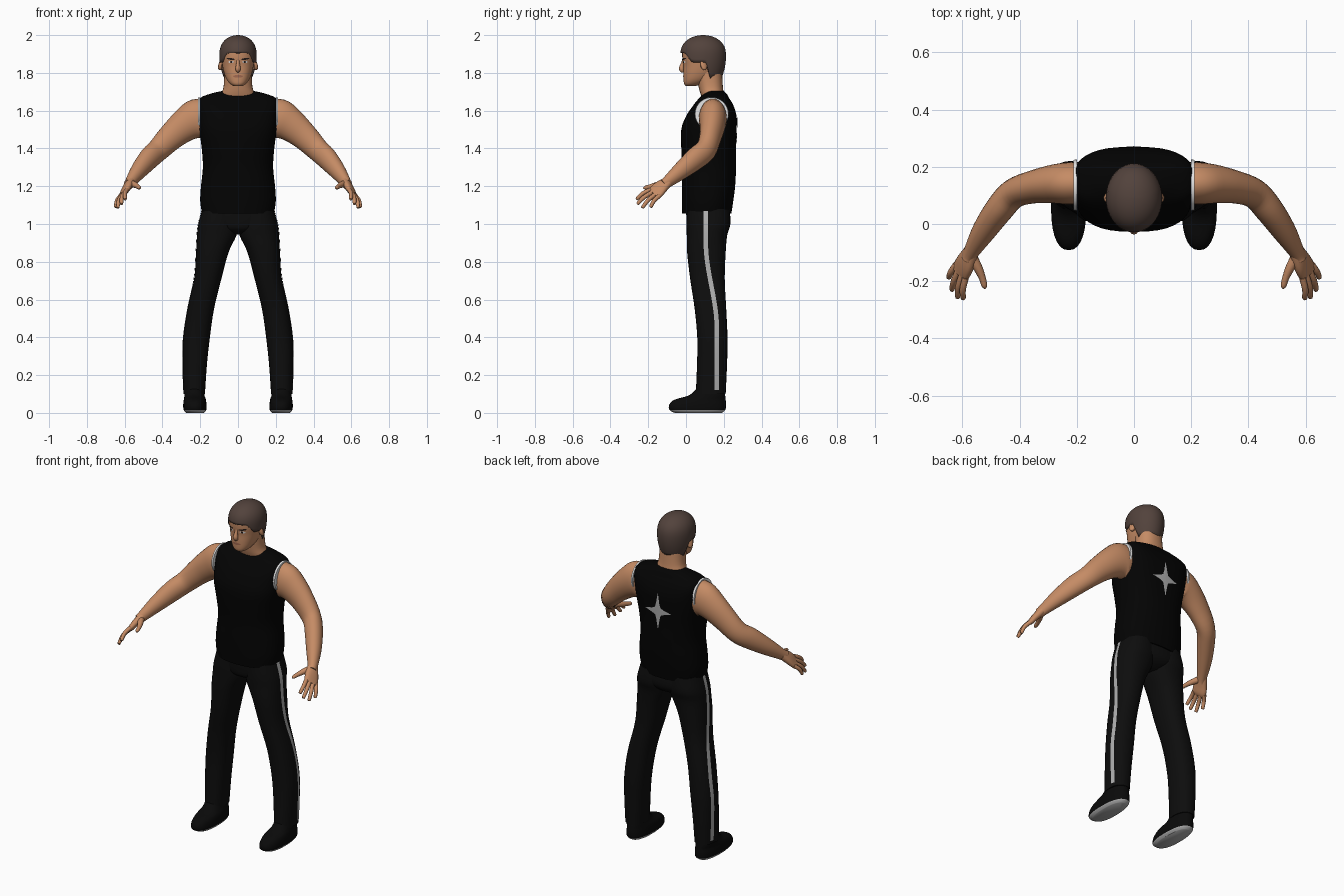
import bpy, bmesh
from math import sin, cos, pi, sqrt
from mathutils import Vector

if "Cube" in bpy.data.objects:
    bpy.data.objects.remove(bpy.data.objects["Cube"])


def material(name, r, g, b):
    m = bpy.data.materials.new(name)
    m.use_nodes = True
    m.diffuse_color = (r, g, b, 1)
    bsdf = m.node_tree.nodes["Principled BSDF"]
    bsdf.inputs["Base Color"].default_value = (r, g, b, 1)
    bsdf.inputs["Roughness"].default_value = 0.8
    return m


skin = material("skin", .56, .26, .13)
hair_brown = material("hair brown", .085, .055, .045)
shirt_black = material("shirt black", .001, .001, .001)
pants_black = material("trouser black", .004, .004, .004)
shoe_black = material("shoe black", .003, .003, .003)
pale_grey = material("pale grey", .42, .42, .42)
white = material("white", .85, .85, .85)
dark = material("brow dark", .02, .012, .01)
lip_red = material("lip", .36, .14, .08)

parts = []


def make(name, verts, faces, mat, mirror=False):
    """Mesh object from generated points, with outward normals."""
    mesh = bpy.data.meshes.new(name)
    mesh.from_pydata(verts, [], faces)
    bm = bmesh.new()
    bm.from_mesh(mesh)
    bmesh.ops.recalc_face_normals(bm, faces=bm.faces)
    bm.to_mesh(mesh)
    bm.free()
    mesh.materials.append(mat)
    obj = bpy.data.objects.new(name, mesh)
    bpy.context.collection.objects.link(obj)
    parts.append(obj)
    if mirror:
        obj.modifiers.new("mirror", "MIRROR").use_mirror_merge = False
    return obj


def smooth_path(stations, steps):
    """Catmull-Rom interpolation through the stations."""
    p = [Vector(s) for s in stations]
    p = [p[0]] + p + [p[-1]]
    out = []
    for a, b, c, d in zip(p, p[1:], p[2:], p[3:]):
        for i in range(steps):
            t = i / steps
            out.append(b + (c - a) * t / 2 + (a * 2 - b * 5 + c * 4 - d) * t * t / 2
                       + (b * 3 - a - c * 3 + d) * t ** 3 / 2)
    return out + [p[-1]]


def power(v, n):
    return abs(v) ** (2 / n) * (1 if v > 0 else -1)


def skin_rings(rings, seg):
    return [(i * seg + j, i * seg + (j + 1) % seg, (i + 1) * seg + (j + 1) % seg, (i + 1) * seg + j)
            for i in range(rings - 1) for j in range(seg)]


def loft(name, stations, mat, side=None, seg=28, steps=4, mirror=False):
    """Stations are x, y, z, two radii, squareness; rings lie flat unless side is given."""
    path = smooth_path(stations, steps)
    verts = []
    for i, s in enumerate(path):
        u, v = Vector((1, 0, 0)), Vector((0, 1, 0))
        if side:
            t = (path[min(i + 1, len(path) - 1)] - path[max(i - 1, 0)])
            t = Vector(t[:3]).normalized()
            u = Vector(side)
            u = (u - t * u.dot(t)).normalized()
            v = t.cross(u)
        for j in range(seg):
            a = 2 * pi * j / seg
            verts.append(Vector(s[:3]) + u * s[3] * power(cos(a), s[5]) + v * s[4] * power(sin(a), s[5]))
    n = len(path)
    caps = [tuple(range(seg)), tuple(range((n - 1) * seg, n * seg))]
    return make(name, verts, skin_rings(n, seg) + caps, mat, mirror)


def band(z, x0, x1, y0, y1, n=2.3):
    return ((x0 + x1) / 2, (y0 + y1) / 2, z, (x1 - x0) / 2, (y1 - y0) / 2, n)


def wide(z, rx, y0, y1, n=2.3):
    return band(z, -rx, rx, y0, y1, n)


def tube(name, points, mat, mirror=True, side=(0, 0, 1)):
    return loft(name, [(x, y, z, r, r, 2) for x, y, z, r in points], mat, side, 12, 3, mirror)


def project(obj, target, axis, negative, gap=.003):
    """Lay a flat plate onto the surface of another part."""
    m = obj.modifiers.new("lay on", "SHRINKWRAP")
    m.target, m.wrap_method, m.offset = target, "PROJECT", gap
    setattr(m, "use_project_" + axis, True)
    m.use_negative_direction, m.use_positive_direction = negative, not negative


def patch(name, outline, centre, target, y, mat, mirror=False, gap=.003):
    """Filled x-z outline laid on the front or back of a part."""
    seg, rings = len(outline), 5
    verts = [(centre[0] + px * k / rings, y, centre[1] + pz * k / rings)
             for k in range(1, rings + 1) for px, pz in outline]
    obj = make(name, verts, skin_rings(rings, seg) + [tuple(range(seg))], mat)
    project(obj, target, "y", y > 0, gap)
    if mirror:
        obj.modifiers.new("mirror", "MIRROR").use_mirror_merge = False
    return obj


def oval(rx, rz, tilt=0):
    return [(rx * cos(i * pi / 8), rz * sin(i * pi / 8) + tilt * cos(i * pi / 8)) for i in range(16)]


# Sleeveless shirt
shirt = loft("shirt", [
    wide(1.055, .19, -.02, .24), wide(1.12, .2, -.022, .25), wide(1.2, .196, -.022, .26),
    wide(1.3, .186, -.02, .265), wide(1.4, .192, -.025, .265, 2.5), wide(1.5, .205, -.025, .268, 2.8),
    wide(1.57, .209, 0, .268, 3), wide(1.63, .209, .04, .25, 3.6), wide(1.667, .2, .07, .228, 3.2),
    wide(1.69, .145, .095, .215, 2.5), wide(1.703, .09, .105, .2)], shirt_black, seg=40)

# White armhole lining, a thin disc around each shoulder
loft("armhole_lining", [(.2, .136, 1.583, .088, .09, 2), (.211, .136, 1.583, .087, .088, 2)],
     white, (0, 0, 1), steps=1, mirror=True)

# Four-pointed star on the back
star = []
for i in range(4):
    a = i * pi / 2
    for r, da in ((.1, 0), (.045, .3), (.03, pi / 4), (.045, pi / 2 - .3)):
        star.append((r * cos(a + da) * .85, r * sin(a + da) * 1.1))
patch("back_star", star, (0, 1.47), shirt, .5, pale_grey)

# Trousers: mirrored legs and a seat joining them
legs = loft("trouser_legs", [
    band(.1, .175, .288, .052, .21), band(.25, .165, .292, .058, .217), band(.39, .15, .29, .06, .22),
    band(.55, .127, .267, .046, .213), band(.71, .088, .232, .022, .205), band(.85, .05, .222, .006, .21),
    band(.94, .008, .217, .004, .218), band(1.0, 0, .21, .002, .235), band(1.08, 0, .188, .005, .23)],
    pants_black, mirror=True)
loft("trouser_seat", [wide(.945, .05, .06, .17), wide(.97, .12, .015, .215), wide(1.01, .185, .004, .235),
                      wide(1.08, .185, 0, .23)], pants_black)

# Side stripes
verts, rows = [], 40
for i in range(rows):
    t = i / (rows - 1)
    z = 1.07 - .95 * t
    k = min(max((z - .45) / .45, 0), 1)
    y = .163 - .058 * k * k * (3 - 2 * k)
    verts += [(.5, y + d * .012, z) for d in (-1, 0, 1)]
faces = [(i * 3 + j, i * 3 + j + 1, i * 3 + j + 4, i * 3 + j + 3) for i in range(rows - 1) for j in (0, 1)]
stripes = make("side_stripes", verts, faces, pale_grey)
project(stripes, legs, "x", True)
stripes.modifiers.new("mirror", "MIRROR").use_mirror_merge = False

# Shoes with grey soles
shoes = loft("shoes", [
    band(0, .18, .275, -.06, .19, 2.4), band(.016, .168, .288, -.088, .208, 2.4),
    band(.045, .167, .29, -.088, .212, 2.3), band(.07, .17, .287, -.06, .21, 2.2),
    band(.095, .178, .283, .02, .207), band(.14, .185, .278, .065, .2)], shoe_black, mirror=True)
shoes.data.materials.append(pale_grey)
for f in shoes.data.polygons:
    f.material_index = int(f.center.z < .014)

# Arms
loft("arms", [(.17, .142, 1.555, .1, .07, 2), (.22, .142, 1.555, .106, .074, 2), (.28, .14, 1.523, .088, .068, 2),
              (.35, .13, 1.465, .073, .058, 2), (.42, .107, 1.395, .062, .052, 2),
              (.47, .053, 1.348, .06, .05, 2), (.525, -.025, 1.283, .047, .042, 2),
              (.57, -.1, 1.222, .031, .027, 2), (.58, -.12, 1.208, .03, .024, 2)],
     skin, (0, 0, 1), mirror=True)

# Hands: palm, four fingers and thumb
across = Vector((.045, .065, -.045))
knuckle = Vector((.605, -.165, 1.165))
loft("palms", [(.57, -.098, 1.223, .03, .024, 2), (.588, -.135, 1.194, .04, .02, 2.5),
               (.602, -.16, 1.168, .042, .016, 2.5), (.61, -.175, 1.158, .037, .011, 2.5)],
     skin, across, 20, mirror=True)
tips = {"index": (.597, -.262, 1.13), "middle": (.617, -.258, 1.105),
        "ring": (.637, -.232, 1.085), "little": (.648, -.188, 1.088)}
for i, (finger, tip) in enumerate(tips.items()):
    base = knuckle + across * (i - 1.5) * .24
    tip = Vector(tip)
    mid = (base + tip) / 2 + Vector((.006, -.004, .006))
    tube(finger + "_fingers", [(*base, .012), (*mid, .011), (*(tip * .9 + mid * .1), .009), (*tip, .003)],
         skin, side=across)
tube("thumbs", [(.568, -.115, 1.215, .02), (.545, -.155, 1.207, .016), (.53, -.19, 1.198, .012),
                (.523, -.216, 1.192, .01), (.521, -.226, 1.189, .003)], skin)

# Neck and head
loft("neck", [wide(1.63, .1, .1, .2), wide(1.685, .09, .078, .2), wide(1.73, .076, .066, .195),
              wide(1.82, .072, .05, .19)], skin)
head = loft("head", [
    wide(1.73, .022, 0, .05), wide(1.742, .042, -.01, .085), wide(1.765, .06, -.013, .125),
    wide(1.8, .074, -.014, .165), wide(1.84, .083, -.014, .185), wide(1.885, .088, -.02, .192),
    wide(1.93, .086, -.018, .19), wide(1.96, .07, 0, .17), wide(1.98, .035, .05, .13)], skin, seg=36)
tube("nose", [(0, -.008, 1.872, .009), (0, -.018, 1.85, .009), (0, -.023, 1.825, .014),
              (0, -.018, 1.812, .012), (0, -.006, 1.808, .005)], skin, False, (1, 0, 0))
loft("ears", [(.08, .088, 1.842, .025, .014, 2), (.091, .094, 1.845, .032, .019, 2),
              (.097, .097, 1.847, .026, .014, 2)], skin, (0, 0, 1), 16, mirror=True)

# Painted face details
patch("eyes", oval(.015, .006), (.037, 1.858), head, -.5, white, True, .002)
patch("irises", oval(.006, .006), (.036, 1.858), head, -.5, dark, True, .004)
patch("brows", oval(.022, .005, .003), (.039, 1.874), head, -.5, dark, True)
patch("lips", oval(.026, .007), (0, 1.782), head, -.5, lip_red)


# Hair: a shell whose lower edge dips from fringe to nape
def ramp(a, b, v):
    t = min(max((v - a) / (b - a), 0), 1)
    return t * t * (3 - 2 * t)


verts, seg, rings = [], 48, 14
for i in range(rings):
    for j in range(seg):
        a = 2 * pi * j / seg
        low = 1.905 - .05 * ramp(-.85, -.45, sin(a)) - .085 * ramp(.1, .4, sin(a))
        z = low + (2 - low) * sin(i / (rings - 1) * pi / 2)
        h = (z - 1.89) / .11
        r = sqrt(max(1 - abs(h) ** 2.5, 0)) if h > 0 else 1 - .17 * h * h
        r = max(r, .02)
        verts.append((.099 * r * cos(a), .091 + .121 * r * sin(a), z))
hair = make("hair", verts, skin_rings(rings, seg) + [tuple(range((rings - 1) * seg, rings * seg))], hair_brown)
shell = hair.modifiers.new("thickness", "SOLIDIFY")
shell.thickness = .014

# Smooth shading with sharp edges kept
bpy.ops.object.select_all(action="DESELECT")
for obj in parts:
    obj.select_set(True)
bpy.context.view_layer.objects.active = parts[0]
bpy.ops.object.shade_smooth_by_angle(angle=.8)
